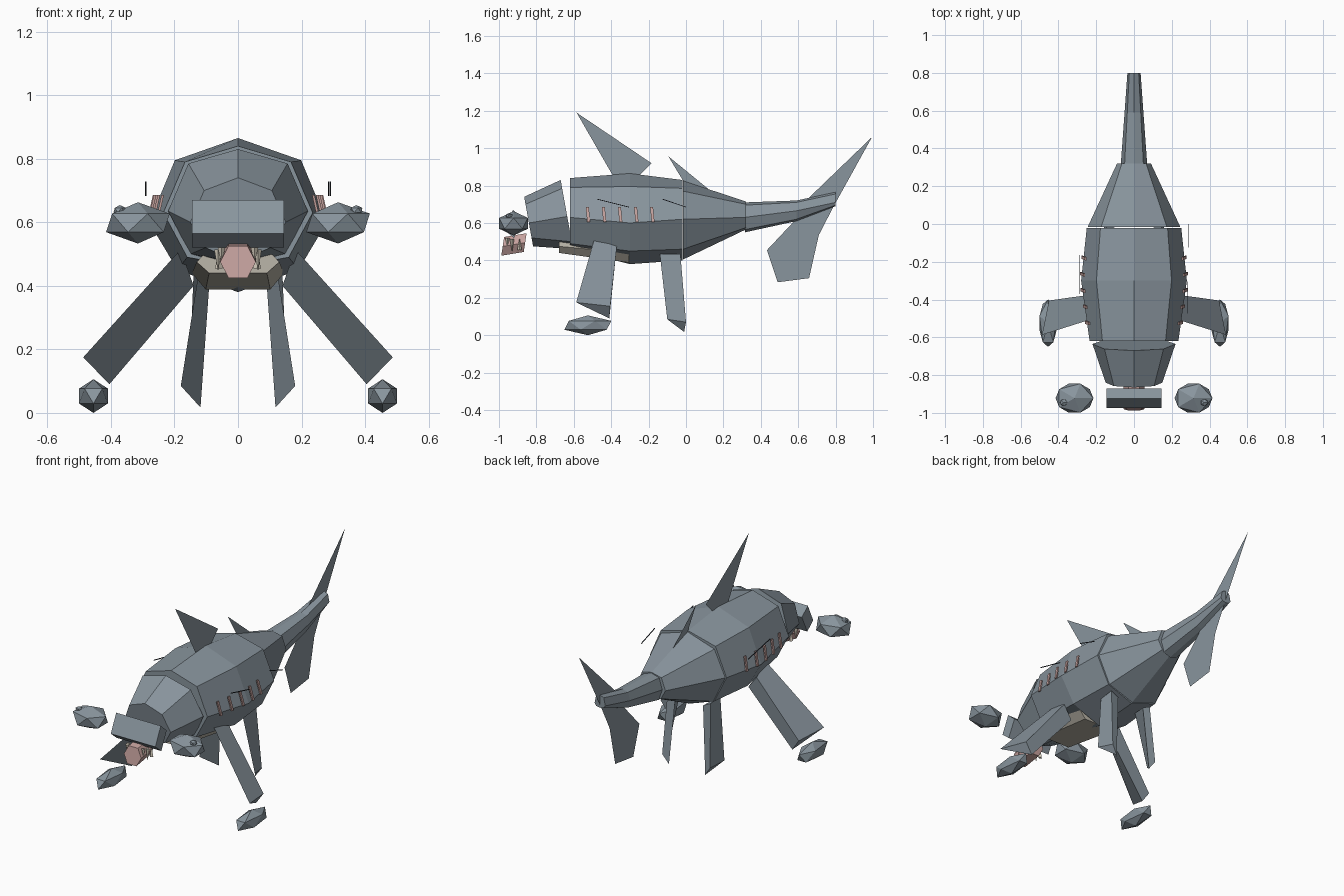
import bpy, bmesh
from mathutils import Vector, Matrix

cube = bpy.data.objects.get("Cube")
if cube:
    bpy.data.objects.remove(cube)


def material(name, rgb):
    m = bpy.data.materials.new(name)
    m.use_nodes = True
    m.diffuse_color = (*rgb, 1)
    m.node_tree.nodes["Principled BSDF"].inputs["Base Color"].default_value = (*rgb, 1)
    return m


GREY = material("slate grey", (0.25, 0.30, 0.34))
PINK = material("flesh pink", (0.56, 0.36, 0.34))
BEIGE = material("belly beige", (0.50, 0.47, 0.40))
TOOTH = material("tooth ivory", (0.72, 0.66, 0.55))
DARK = material("scar dark", (0.05, 0.06, 0.08))


def finish(name, bm, mat, solid=True):
    if solid:
        bmesh.ops.recalc_face_normals(bm, faces=bm.faces)
    me = bpy.data.meshes.new(name)
    bm.to_mesh(me)
    bm.free()
    me.materials.append(mat)
    ob = bpy.data.objects.new(name, me)
    bpy.context.collection.objects.link(ob)
    return ob


def loft(name, rings, mat):
    """Skin a list of point rings and cap both ends."""
    bm = bmesh.new()
    vs = [[bm.verts.new(p) for p in r] for r in rings]
    n = len(vs[0])
    for a, b in zip(vs, vs[1:]):
        for i in range(n):
            j = (i + 1) % n
            bm.faces.new((a[i], a[j], b[j], b[i]))
    bm.faces.new(vs[0])
    bm.faces.new(vs[-1])
    return finish(name, bm, mat)


def octagon(y, w, top, upper, side, lower, bottom, shear=0.0):
    u, lo = 0.71 * w, 0.68 * w
    pts = [(0, top), (u, upper), (w, side), (lo, lower),
           (0, bottom), (-lo, lower), (-w, side), (-u, upper)]
    return [(x, y - shear * (z - side), z) for x, z in pts]


def sheet(name, outline):
    """Flat fin lying on the centre plane."""
    bm = bmesh.new()
    bm.faces.new([bm.verts.new((0, y, z)) for y, z in outline])
    return finish(name, bm, GREY, False)


def bar(name, a, b, dy, dz, mat, dx=0.004):
    rings = [[Vector(p) + Vector((sx * dx, sy * dy, sy * dz))
              for sx, sy in ((1, 1), (-1, 1), (-1, -1), (1, -1))] for p in (a, b)]
    return loft(name, rings, mat)


def pebble(name, loc, size, mat, turn=0.0):
    bm = bmesh.new()
    bmesh.ops.create_icosphere(bm, subdivisions=1, radius=1)
    bm.transform(Matrix.Translation(loc) @ Matrix.Diagonal((*size, 1))
                 @ Matrix.Rotation(turn, 4, "Z"))
    return finish(name, bm, mat)


# Body: head, trunk, tail root and tail stalk
loft("head", [octagon(-0.84, 0.15, 0.74, 0.70, 0.60, 0.52, 0.475, 0.18),
              octagon(-0.635, 0.22, 0.83, 0.785, 0.635, 0.50, 0.46, 0.18)], GREY)
loft("trunk", [octagon(-0.62, 0.235, 0.84, 0.79, 0.63, 0.49, 0.46),
               octagon(-0.30, 0.28, 0.865, 0.795, 0.60, 0.45, 0.38),
               octagon(-0.02, 0.25, 0.83, 0.785, 0.62, 0.46, 0.40)], GREY)
loft("tail_root", [octagon(-0.015, 0.245, 0.825, 0.77, 0.62, 0.46, 0.405),
                   octagon(0.32, 0.09, 0.715, 0.70, 0.63, 0.575, 0.565)], GREY)
loft("tail_stalk", [octagon(0.315, 0.07, 0.71, 0.695, 0.63, 0.565, 0.55),
                    octagon(0.59, 0.05, 0.72, 0.71, 0.665, 0.62, 0.61),
                    octagon(0.80, 0.035, 0.765, 0.755, 0.71, 0.695, 0.69)], GREY)


# Belly plate under the chest
def belly_ring(y, w, top, mid, low):
    half = [(0.82 * w, top), (w, mid), (0.7 * w, low)]
    return [(x, y, z) for x, z in half] + [(-x, y, z) for x, z in reversed(half)]


loft("belly", [belly_ring(-0.68, 0.13, 0.50, 0.475, 0.44),
               belly_ring(-0.305, 0.145, 0.46, 0.44, 0.388)], BEIGE)

# Tilted hammer bar across the snout
hammer = [(-0.925, 0.67), (-0.975, 0.565), (-0.92, 0.52), (-0.87, 0.622)]
loft("hammer", [[(x, y, z) for y, z in hammer] for x in (-0.145, 0.145)], GREY)

# Tongue and teeth
hexagon = [(-0.056, 0), (-0.03, 0.05), (0.03, 0.05), (0.056, 0), (0.03, -0.05), (-0.03, -0.05)]
loft("tongue", [[(x, -0.98 + 0.12 * t + 0.15 * z, 0.475 + 0.02 * t + z) for x, z in hexagon]
                for t in (0, 1)], PINK)
for s in (1, -1):
    for x, y, z, h in ((0.063, -0.93, 0.515, -0.065), (0.052, -0.955, 0.52, -0.045),
                       (0.06, -0.89, 0.455, 0.06)):
        bm = bmesh.new()
        bmesh.ops.create_cone(bm, segments=4, cap_ends=True, radius1=0.012, radius2=0.001,
                              depth=abs(h))
        if h < 0:
            bm.transform(Matrix.Rotation(3.14159, 4, "X"))
        bm.transform(Matrix.Translation((s * x, y, z + h / 2)))
        finish("tooth", bm, TOOTH)

# Fins on the centre line
sheet("front_dorsal_fin", [(-0.585, 1.19), (-0.395, 0.86), (-0.245, 0.86), (-0.185, 0.92)])
sheet("rear_dorsal_fin", [(-0.095, 0.957), (0.0, 0.80), (0.14, 0.765)])
sheet("upper_tail_fin", [(0.647, 0.725), (0.995, 1.06), (0.79, 0.69)])
sheet("lower_tail_fin", [(0.588, 0.62), (0.433, 0.455), (0.49, 0.283), (0.658, 0.305),
                         (0.71, 0.535), (0.79, 0.69)])

# Paired parts
front_leg = [[(0.18, -0.49, 0.515), (0.20, -0.37, 0.475), (0.14, -0.38, 0.40)],
             [(0.487, -0.587, 0.175), (0.45, -0.405, 0.155), (0.405, -0.41, 0.09)]]
rear_leg = [[(0.125, -0.14, 0.435), (0.14, -0.03, 0.435), (0.09, -0.03, 0.41)],
            [(0.18, -0.10, 0.085), (0.155, 0.0, 0.07), (0.118, -0.01, 0.017)]]
for s, side in ((1, "left"), (-1, "right")):
    for part, rings in (("front_leg", front_leg), ("rear_leg", rear_leg)):
        loft(f"{side}_{part}", [[(s * x, y, z) for x, y, z in r] for r in rings], GREY)
    pebble(f"{side}_foot", (s * 0.455, -0.525, 0.053), (0.053, 0.14, 0.053), GREY, 1.5708)
    pebble(f"{side}_eye", (s * 0.315, -0.922, 0.598), (0.112, 0.09, 0.065), GREY)
    pebble(f"{side}_pupil", (s * 0.372, -0.945, 0.638), (0.022, 0.02, 0.016), GREY)
    # Gill slits follow the widest line of the trunk
    for i in range(5):
        y = -0.52 + 0.086 * i
        w = 0.28 + (y + 0.3) * (0.14 if y < -0.3 else -0.1)
        bar(f"{side}_gill", (s * (w + 0.006), y, 0.605), (s * (w - 0.012), y - 0.008, 0.685),
            0.008, 0, PINK)

# Thin scars beside the flanks
for x, y0, y1 in ((0.285, -0.475, -0.305), (0.29, -0.125, 0.0), (-0.29, -0.37, -0.165)):
    bar("scar", (x, y0, 0.727), (x, y1, 0.685), 0, 0.002, DARK, 0.002)
